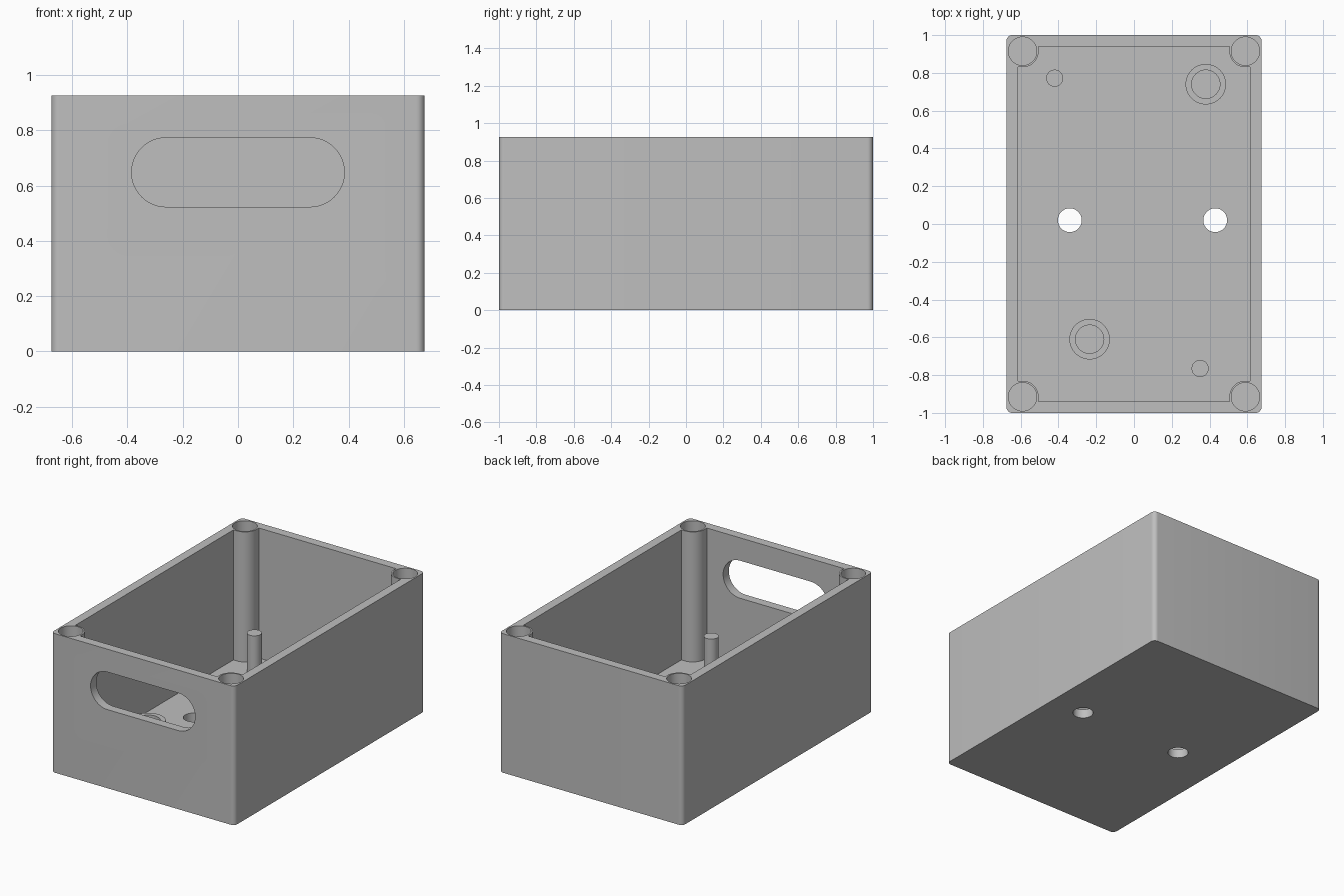
import bpy, bmesh
from math import sin, cos, pi, radians

HX, HY, H = 0.675, 1.0, 0.925      # outer half sizes and height
IX, IY, FLOOR = 0.615, 0.94, 0.06  # cavity half sizes and floor top
PX, PY, PR = 0.59, 0.915, 0.085    # corner post centre and radius
BORE = 0.075
BOSS_TOP = 0.31

if "Cube" in bpy.data.objects:
    bpy.data.objects.remove(bpy.data.objects["Cube"])

grey = bpy.data.materials.new("plain grey")
grey.use_nodes = True
grey.diffuse_color = (0.52, 0.52, 0.52, 1)
grey.node_tree.nodes["Principled BSDF"].inputs["Base Color"].default_value = grey.diffuse_color


def arc(cx, cy, r, start, end, steps):
    angles = [radians(start + (end - start) * i / steps) for i in range(steps + 1)]
    return [(cx + r * cos(a), cy + r * sin(a)) for a in angles]


def circle(cx, cy, r):
    return arc(cx, cy, r, 0, 360, 48)[:-1]


def four_corners(quarter):
    """Mirror a counter-clockwise first-quadrant outline into a closed loop."""
    loop = []
    for sx, sy in ((1, 1), (-1, 1), (-1, -1), (1, -1)):
        pts = [(sx * x, sy * y) for x, y in quarter]
        loop += pts if sx * sy > 0 else pts[::-1]
    return loop


def prism(name, outline, low, high, upright=False):
    """Extrude an outline along z, or along y when upright."""
    place = (lambda u, v, w: (u, w, v)) if upright else (lambda u, v, w: (u, v, w))
    bm = bmesh.new()
    face = bm.faces.new([bm.verts.new(place(u, v, low)) for u, v in outline])
    side = bmesh.ops.extrude_face_region(bm, geom=[face])["geom"]
    shift = place(0, 0, high - low)
    bmesh.ops.translate(bm, vec=shift, verts=[g for g in side if isinstance(g, bmesh.types.BMVert)])
    bmesh.ops.recalc_face_normals(bm, faces=bm.faces)
    mesh = bpy.data.meshes.new(name)
    bm.to_mesh(mesh)
    bm.free()
    mesh.materials.append(grey)
    obj = bpy.data.objects.new(name, mesh)
    bpy.context.collection.objects.link(obj)
    return obj


def select(obj):
    bpy.ops.object.select_all(action='DESELECT')
    obj.select_set(True)
    bpy.context.view_layer.objects.active = obj


def cut(target, cutter):
    select(target)
    cutter.hide_render = True
    mod = target.modifiers.new("cut", 'BOOLEAN')
    mod.operation, mod.solver, mod.object = 'DIFFERENCE', 'EXACT', cutter
    bpy.ops.object.modifier_apply(modifier=mod.name)
    bpy.data.objects.remove(cutter)


def finish(obj):
    select(obj)
    bpy.ops.object.shade_smooth_by_angle(angle=radians(30))


# Rounded outer shell
R = 0.03
box = prism("box_shell", four_corners(arc(HX - R, HY - R, R, 0, 90, 8)), 0, H)

# Cavity that leaves a rounded post in each corner
quarter = [(IX, PY - PR)] + arc(PX, PY, PR, 270, 180, 16) + [(PX - PR, IY)]
cut(box, prism("cavity_cutter", four_corners(quarter), FLOOR, H + 0.1))

# Blind bores in the corner posts
for sx in (-1, 1):
    for sy in (-1, 1):
        cut(box, prism("bore_cutter", circle(sx * PX, sy * PY, BORE), H - 0.35, H + 0.1))

# Two mounting holes through the floor
for x in (-0.34, 0.43):
    cut(box, prism("mount_cutter", circle(x, 0.02, 0.063), -0.1, 0.2))

# Long round-ended opening in the front wall
slot = arc(0.26, 0.648, 0.125, -90, 90, 24) + arc(-0.26, 0.648, 0.125, 90, 270, 24)
cut(box, prism("slot_cutter", slot, -1.1, -0.8, upright=True))
finish(box)

# Hollow screw bosses and slim locating pins on the floor
for name, x, y in (("back", 0.38, 0.74), ("front", -0.235, -0.61)):
    boss = prism(name + "_screw_boss", circle(x, y, 0.107), FLOOR - 0.01, BOSS_TOP)
    cut(boss, prism("boss_cutter", circle(x, y, BORE), FLOOR + 0.002, BOSS_TOP + 0.1))
    finish(boss)
for name, x, y in (("back", -0.42, 0.772), ("front", 0.35, -0.765)):
    finish(prism(name + "_locating_pin", circle(x, y, 0.045), FLOOR - 0.01, BOSS_TOP + 0.005))
